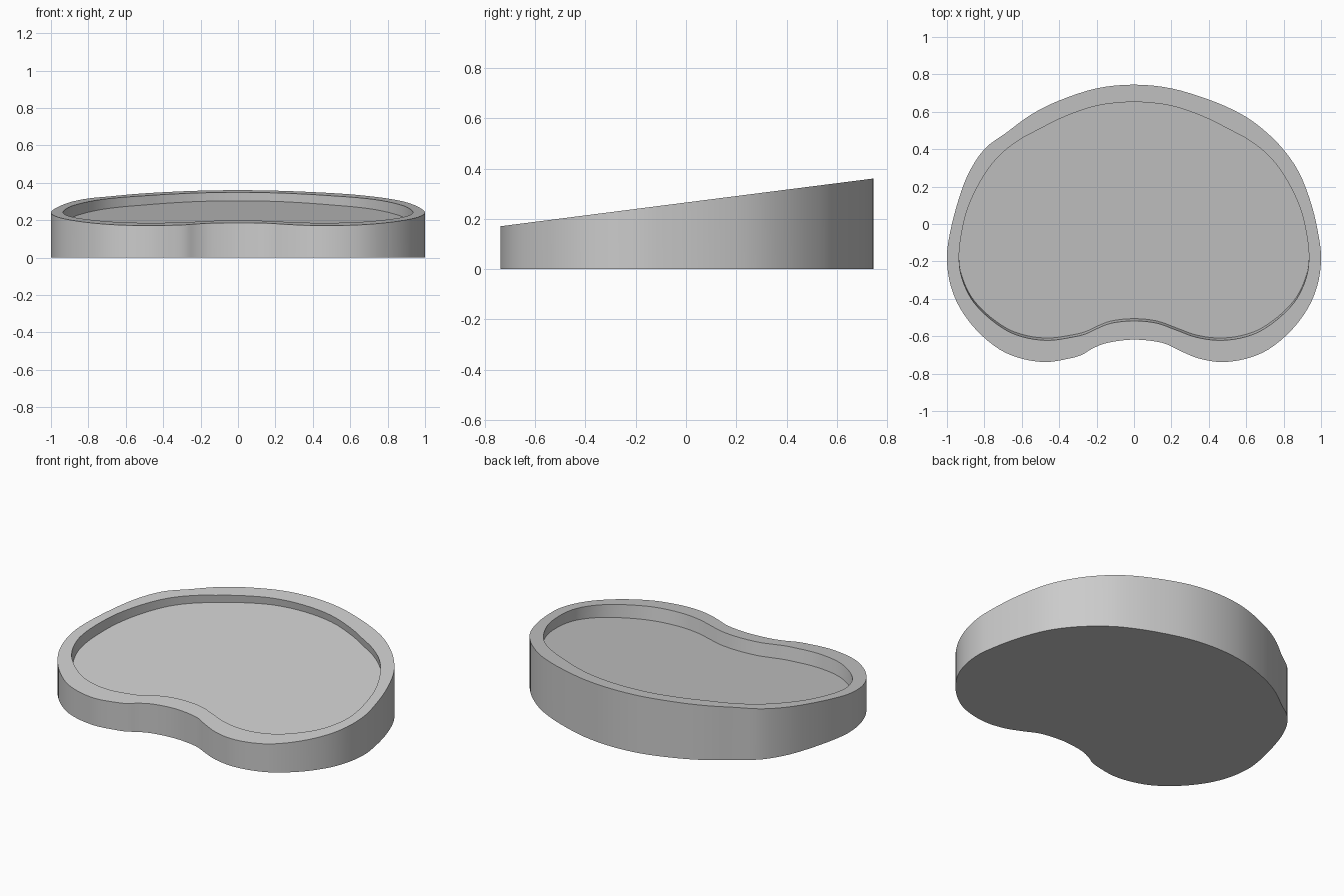
import bpy
import bmesh
from math import radians
from mathutils import Vector

cube = bpy.data.objects.get("Cube")
if cube:
    bpy.data.objects.remove(cube)

SMOOTH_STEPS = 4

# Outer wall outline, clockwise from the middle of the back
outer_back_right = [(0, .745), (.2, .725), (.4, .665), (.55, .6), (.66, .53),
                    (.78, .42), (.88, .28), (.95, .1), (.99, -.08)]
outer_lobe = [(1, -.2), (.98, -.33), (.93, -.45), (.84, -.57), (.72, -.67),
              (.6, -.72), (.47, -.738), (.35, -.72)]
outer_notch = [(.25, -.68), (.15, -.635), (0, -.618), (-.14, -.635),
               (-.22, -.665), (-.28, -.7)]
outer_back_left = [(-.2, .725), (-.4, .66), (-.55, .585), (-.68, .49),
                   (-.8, .4), (-.89, .26), (-.95, .09), (-.99, -.08)]

# Inner edge of the rim, with points matching the outer outline
inner_back_right = [(0, .652), (.2, .632), (.38, .57), (.51, .505), (.62, .445),
                    (.73, .355), (.82, .23), (.89, .08), (.925, -.07)]
inner_lobe = [(.935, -.19), (.92, -.29), (.87, -.4), (.79, -.49), (.68, -.57),
              (.57, -.61), (.45, -.622), (.33, -.605)]
inner_notch = [(.22, -.565), (.12, -.53), (0, -.518), (-.12, -.53),
               (-.2, -.56), (-.26, -.588)]


def mirrored(points):
    return [(-x, y) for x, y in points]


def smooth_loop(points):
    """Closed Catmull-Rom curve through the points."""
    pts = [Vector(p) for p in points]
    count = len(pts)
    loop = []
    for i in range(count):
        a, b, c, d = (pts[(i + k) % count] for k in (-1, 0, 1, 2))
        for step in range(SMOOTH_STEPS):
            t = step / SMOOTH_STEPS
            loop.append(b + (c - a) * t / 2
                        + (a - b * 2.5 + c * 2 - d / 2) * t ** 2
                        + (b * 3 - a - c * 3 + d) * t ** 3 / 2)
    return loop


def rim_height(y):
    return .265 + .128 * y


def floor_height(y):
    return .2 + .157 * y


outer = smooth_loop(outer_back_right + outer_lobe + outer_notch
                    + mirrored(outer_lobe)[::-1] + outer_back_left[::-1])
inner = smooth_loop(inner_back_right + inner_lobe + inner_notch
                    + mirrored(inner_lobe)[::-1]
                    + mirrored(inner_back_right[1:])[::-1])

# The recess is sunk square to its sloping floor, so its edge leans back
floor = [Vector((p.x, p.y + .15 * (rim_height(p.y) - floor_height(p.y))))
         for p in inner]

bm = bmesh.new()


def ring(loop, height):
    return [bm.verts.new((p.x, p.y, height(p.y))) for p in loop]


rings = [ring(outer, lambda y: 0), ring(outer, rim_height),
         ring(inner, rim_height), ring(floor, floor_height)]

# Outer wall, sloping rim and recess wall
for low, high in zip(rings, rings[1:]):
    for i in range(len(low)):
        bm.faces.new((low[i - 1], low[i], high[i], high[i - 1]))

# Underside and recessed floor
bm.faces.new(rings[0])
bm.faces.new(rings[-1])
bmesh.ops.recalc_face_normals(bm, faces=bm.faces)

mesh = bpy.data.meshes.new("kidney_tray")
bm.to_mesh(mesh)
bm.free()

grey = bpy.data.materials.new("light grey")
grey.use_nodes = True
colour = (.6, .6, .6, 1)
grey.diffuse_color = colour
grey.node_tree.nodes["Principled BSDF"].inputs["Base Color"].default_value = colour
mesh.materials.append(grey)

tray = bpy.data.objects.new("kidney_tray", mesh)
bpy.context.collection.objects.link(tray)
bpy.ops.object.select_all(action='DESELECT')
tray.select_set(True)
bpy.context.view_layer.objects.active = tray
bpy.ops.object.shade_smooth_by_angle(angle=radians(30))
